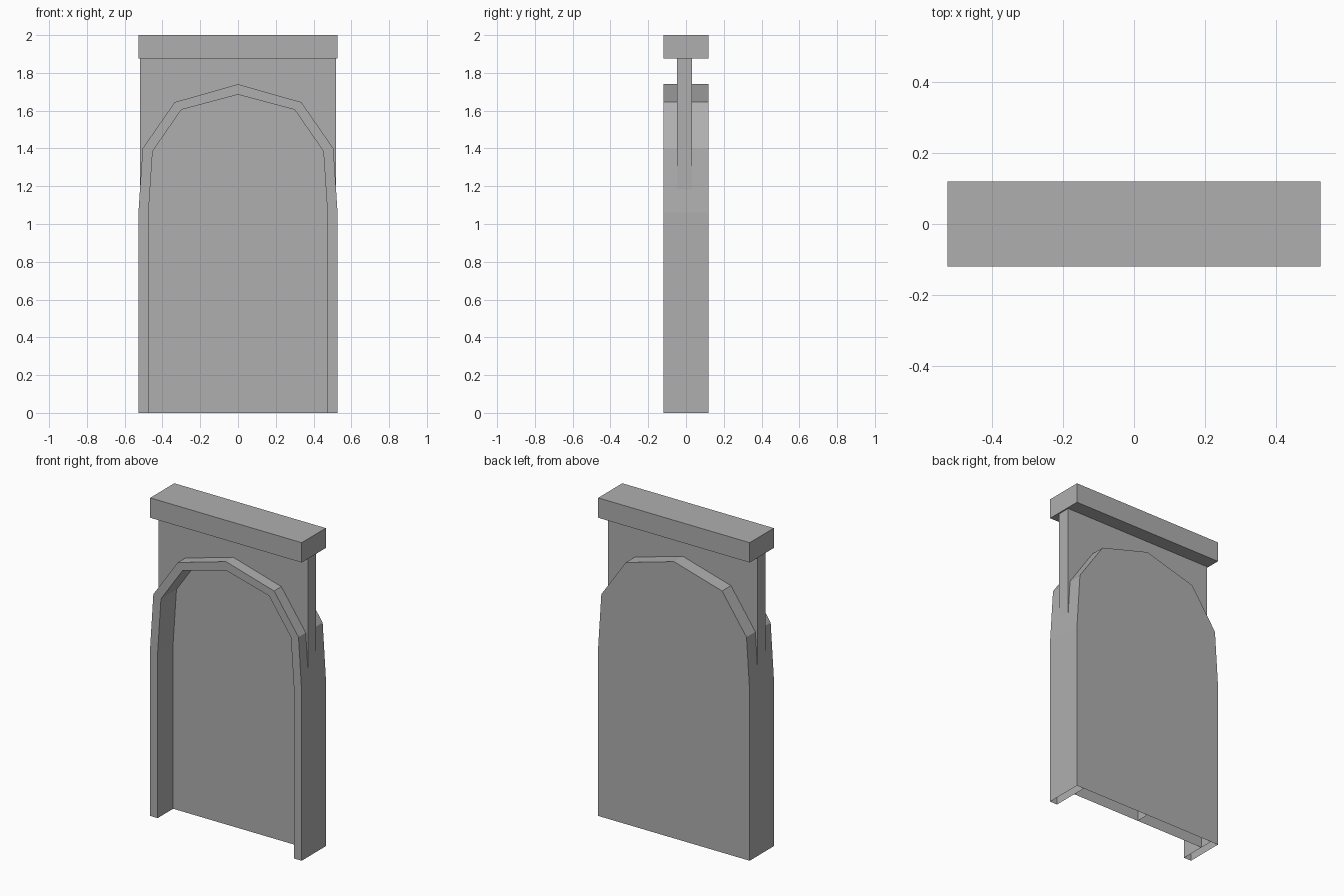
import bpy

cube = bpy.data.objects.get("Cube")
if cube:
    bpy.data.objects.remove(cube, do_unlink=True)

W, D = 0.527, 0.12             # half width and half depth
PANEL_Y = 0.034                # front of the recessed panel
SLAB_X = 0.519                 # half width of the thin wall

grey = bpy.data.materials.new("stone grey")
grey.use_nodes = True
colour = (0.43, 0.43, 0.43, 1)
grey.diffuse_color = colour
grey.node_tree.nodes["Principled BSDF"].inputs["Base Color"].default_value = colour


def make(name, verts, faces):
    mesh = bpy.data.meshes.new(name)
    mesh.from_pydata(verts, [], faces)
    mesh.materials.append(grey)
    obj = bpy.data.objects.new(name, mesh)
    bpy.context.collection.objects.link(obj)
    return obj


def mirrored(half):
    """Full arch from its right half, running from +x over the top to -x."""
    return half + [(-x, z) for x, z in reversed(half[:-1])]


def at(profile, y):
    return [(x, y, z) for x, z in profile]


def prism(name, profile, y0, y1):
    """Closed prism from a profile listed counter-clockwise seen from the front."""
    n = len(profile)
    sides = [(i, i + n, (i + 1) % n + n, (i + 1) % n) for i in range(n)]
    caps = [tuple(range(n)), tuple(range(2 * n - 1, n - 1, -1))]
    return make(name, at(profile, y0) + at(profile, y1), sides + caps)


outer = mirrored([(W, 0), (W, 1.06), (0.505, 1.40), (0.335, 1.645), (0, 1.74)])
inner = mirrored([(0.475, 0), (0.475, 1.04), (0.452, 1.385), (0.30, 1.605), (0, 1.685)])
n = len(outer)

# Arch frame: front rim, outer skin, inner lining and closed back, open underneath
verts = at(outer, -D) + at(inner, -D) + at(outer, D) + at(inner, D)
faces = [tuple(range(3 * n - 1, 2 * n - 1, -1))]
for i in range(n - 1):
    j = i + 1
    faces += [(i, j, j + n, i + n),
              (i, i + 2 * n, j + 2 * n, j),
              (i + n, j + n, j + 3 * n, i + 3 * n)]
make("arch_frame", verts, faces)

# Recessed panel inside the arch, with a divider in the hollow behind it
make("recessed_panel", at(inner, PANEL_Y), [tuple(range(n))])
make("hollow_divider",
     [(0, PANEL_Y, 0), (0, D, 0), (0, D, 1.685), (0, PANEL_Y, 1.685)],
     [(0, 1, 2, 3)])

# Thin wall over the arch, its lower edge following the curve on each side
curve = [(SLAB_X, 1.18), (0.505, 1.40), (0.335, 1.645), (0, 1.74)]
top = 1.875
prism("wall_left", [(0, top)] + curve[::-1] + [(SLAB_X, top)], -0.048, 0.032)
prism("wall_right", [(-SLAB_X, top)] + [(-x, z) for x, z in curve] + [(0, top)],
      -0.048, 0.032)

# Beam across the top
prism("top_beam", [(-W, top), (W, top), (W, 2), (-W, 2)], -D, D)
